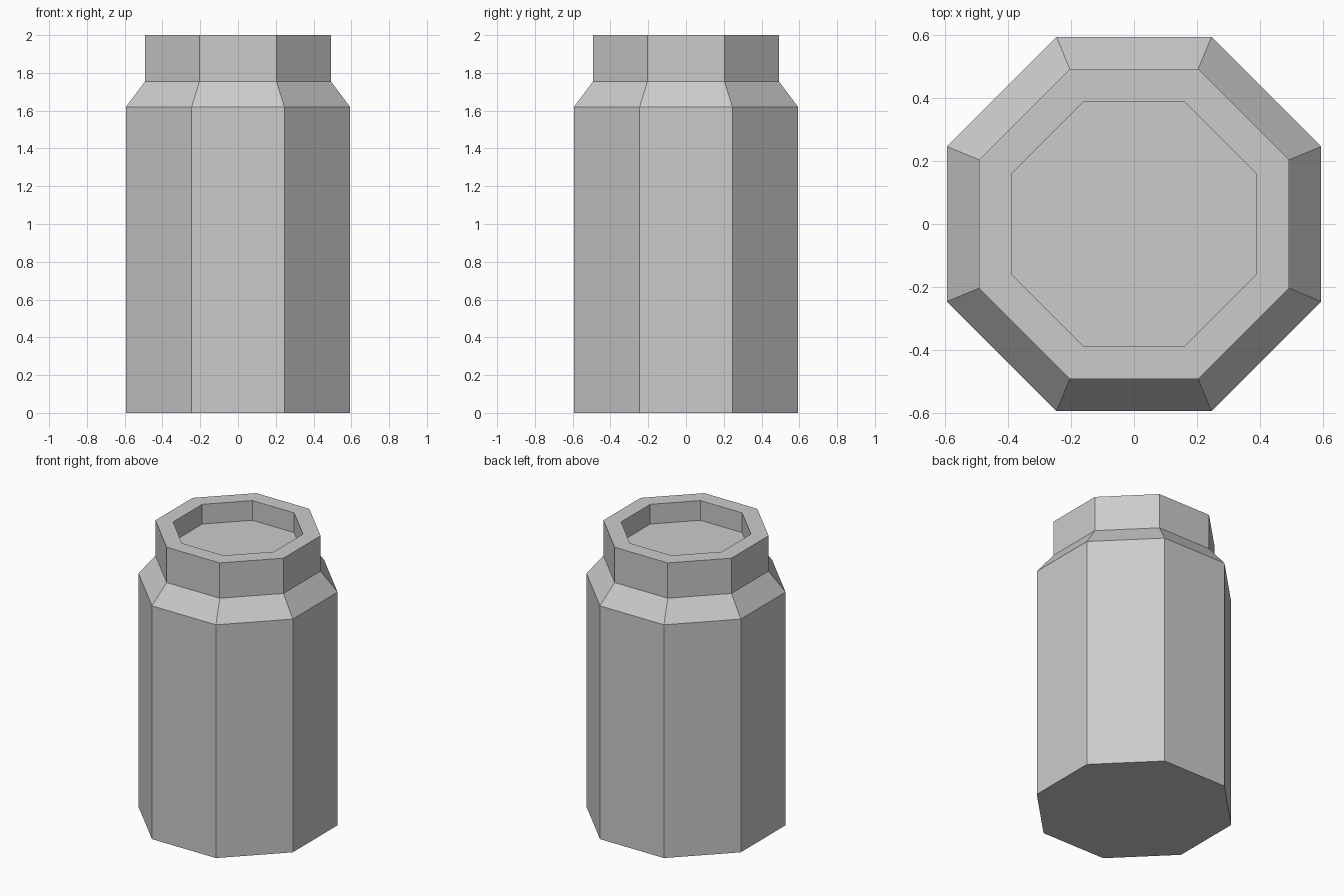
import bpy, bmesh
from math import cos, sin, pi

if "Cube" in bpy.data.objects:
    bpy.data.objects.remove(bpy.data.objects["Cube"])

SIDES = 8
# Profile from base to recessed floor: (distance to flat side, height)
PROFILE = [(0.593, 0.0), (0.593, 1.62), (0.492, 1.755),
           (0.492, 2.0), (0.387, 2.0), (0.387, 1.863)]


def ring(bm, apothem, z):
    r = apothem / cos(pi / SIDES)
    angles = [(i + 0.5) * 2 * pi / SIDES for i in range(SIDES)]
    return [bm.verts.new((r * cos(a), r * sin(a), z)) for a in angles]


# Octagonal jar: body, sloped shoulder, neck and shallow recess in the top
bm = bmesh.new()
rings = [ring(bm, a, z) for a, z in PROFILE]
for lower, upper in zip(rings, rings[1:]):
    for i in range(SIDES):
        j = (i + 1) % SIDES
        bm.faces.new((lower[i], lower[j], upper[j], upper[i]))

# Base and recessed floor
bm.faces.new(rings[0][::-1])
bm.faces.new(rings[-1])
bmesh.ops.recalc_face_normals(bm, faces=bm.faces)

mesh = bpy.data.meshes.new("octagonal_jar")
bm.to_mesh(mesh)
bm.free()
bpy.context.collection.objects.link(bpy.data.objects.new("octagonal_jar", mesh))
